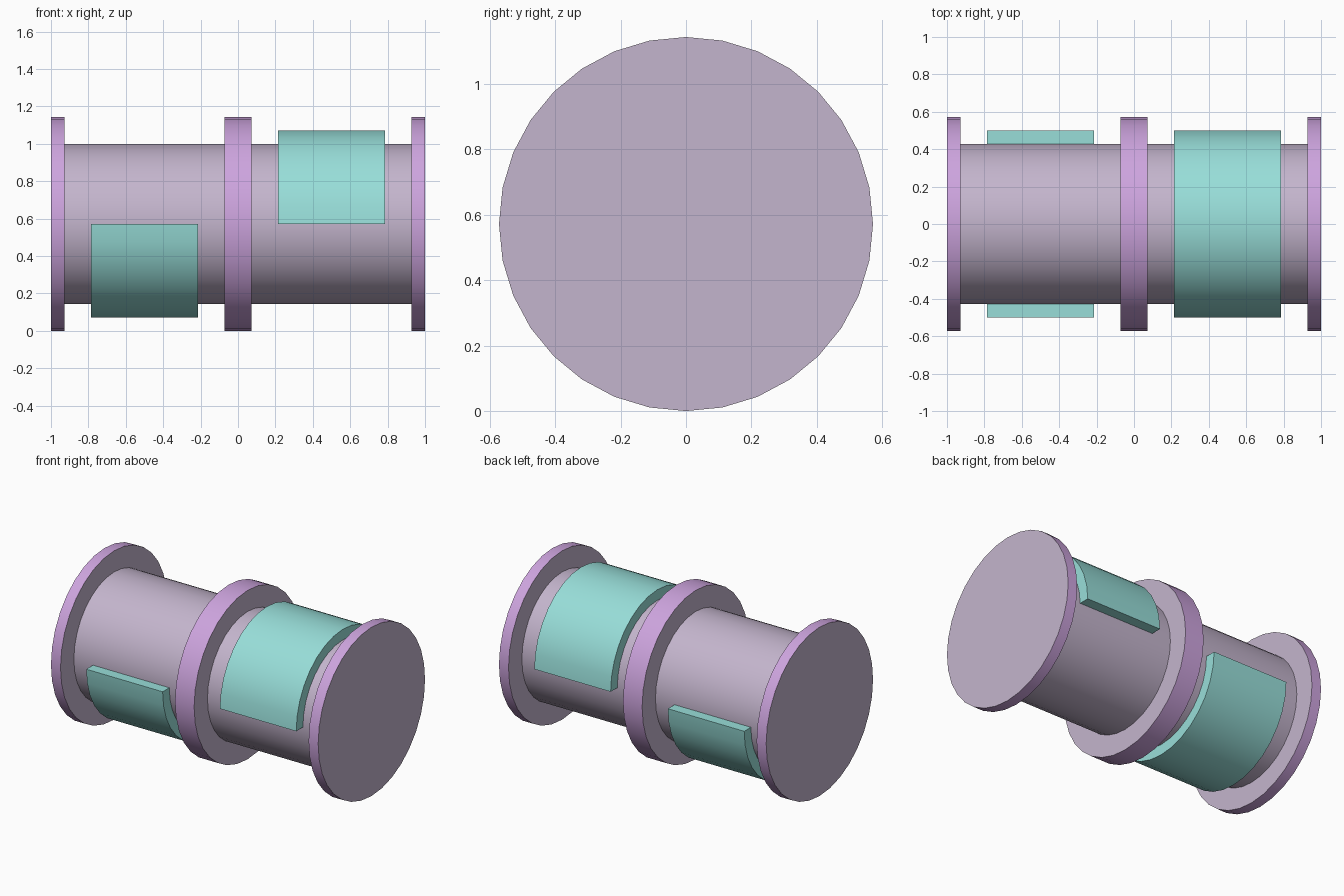
import bpy, bmesh, math

if "Cube" in bpy.data.objects:
    bpy.data.objects.remove(bpy.data.objects["Cube"])

U = 1 / 14          # base module
CZ = 8 * U          # axis height
SIDES = 32


def srgb(r, g, b):
    lin = lambda c: c / 12.92 if c <= 0.04045 else ((c + 0.055) / 1.055) ** 2.4
    return (lin(r / 255), lin(g / 255), lin(b / 255), 1)


def material(name, rgb):
    m = bpy.data.materials.new(name)
    m.diffuse_color = srgb(*rgb)
    m.use_nodes = True
    m.node_tree.nodes["Principled BSDF"].inputs["Base Color"].default_value = m.diffuse_color
    return m


grey = material("pale mauve grey", (196, 181, 205))
purple = material("lavender", (205, 164, 222))
teal = material("light teal", (152, 222, 217))


def finish(bm, name, mats):
    bmesh.ops.recalc_face_normals(bm, faces=bm.faces)
    mesh = bpy.data.meshes.new(name)
    bm.to_mesh(mesh)
    bm.free()
    for m in mats:
        mesh.materials.append(m)
    ob = bpy.data.objects.new(name, mesh)
    bpy.context.collection.objects.link(ob)
    bpy.ops.object.select_all(action='DESELECT')
    ob.select_set(True)
    bpy.context.view_layer.objects.active = ob
    bpy.ops.object.shade_smooth_by_angle(angle=math.radians(35))
    return ob


def ring_point(x, r, a):
    return (x, r * math.sin(a), CZ + r * math.cos(a))


# Body: one profile turned about the x axis, with lavender flange rims
profile = [(-14, 8), (-13, 8), (-13, 6), (-1, 6), (-1, 8),
           (1, 8), (1, 6), (13, 6), (13, 8), (14, 8)]
bm = bmesh.new()
rings = [[bm.verts.new(ring_point(x * U, r * U, 2 * math.pi * i / SIDES))
          for i in range(SIDES)] for x, r in profile]
for k in range(len(rings) - 1):
    a, b = rings[k], rings[k + 1]
    is_rim = profile[k][1] == 8 and profile[k + 1][1] == 8
    for i in range(SIDES):
        j = (i + 1) % SIDES
        f = bm.faces.new((a[i], a[j], b[j], b[i]))
        f.material_index = 1 if is_rim else 0
bm.faces.new(rings[0])
bm.faces.new(rings[-1])
finish(bm, "flanged_drum", [grey, purple])


# Half shells wrapped around the drum: closed section swept through 180 degrees
def half_shell(name, x0, x1, start):
    bm = bmesh.new()
    section = [(x0, 6), (x0, 7), (x1, 7), (x1, 6)]
    steps = SIDES // 2
    loops = [[bm.verts.new(ring_point(x * U, r * U, start + math.pi * i / steps))
              for x, r in section] for i in range(steps + 1)]
    for a, b in zip(loops, loops[1:]):
        for i in range(4):
            if i == 3:
                continue        # inner side rests on the drum
            bm.faces.new((a[i], a[i + 1], b[i + 1], b[i]))
    bm.faces.new(loops[0])
    bm.faces.new(loops[-1])
    finish(bm, name, [teal])


half_shell("upper_half_shell", 3, 11, -math.pi / 2)
half_shell("lower_half_shell", -11, -3, math.pi / 2)
